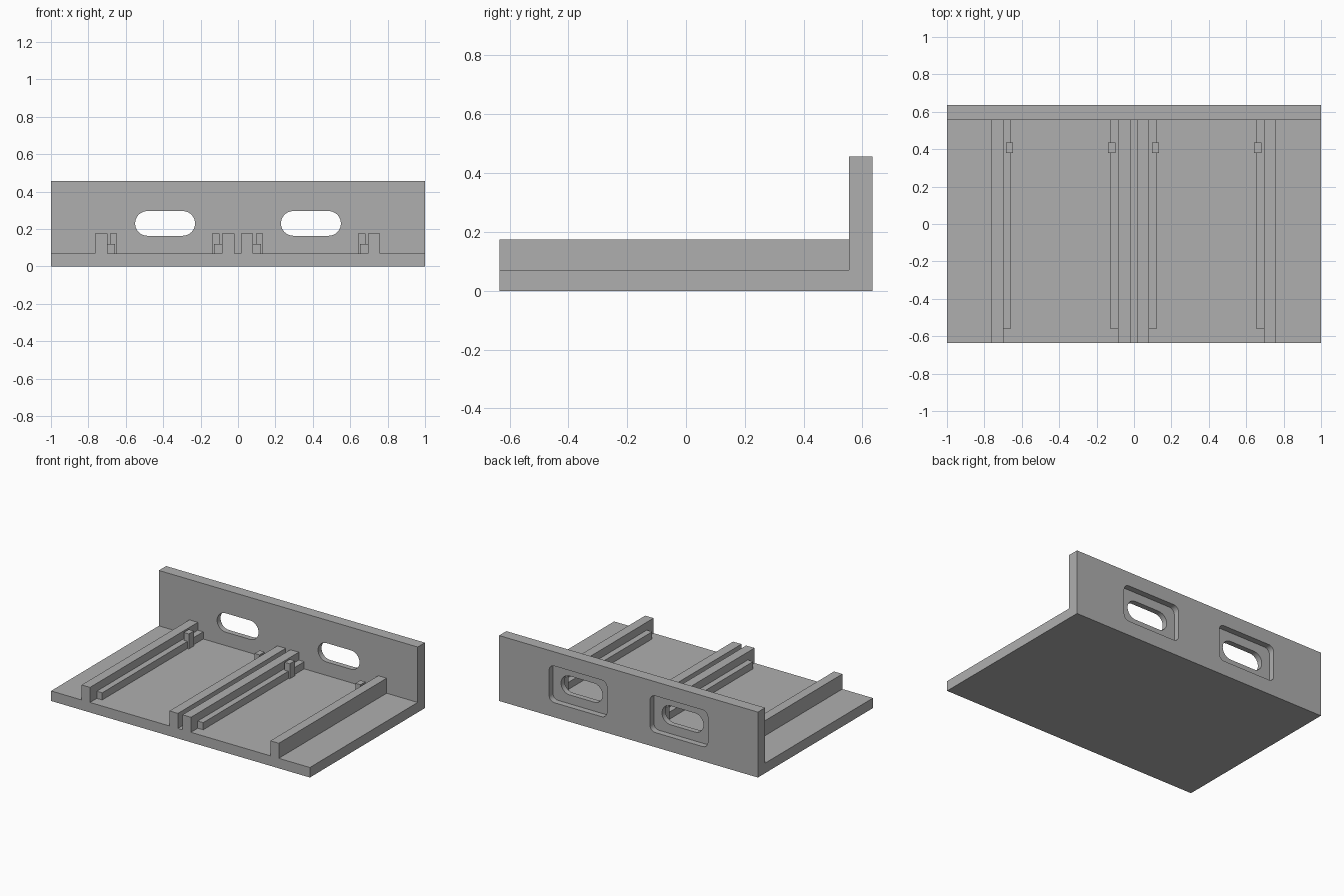
import bpy
import bmesh
from math import cos, sin, pi

if "Cube" in bpy.data.objects:
    bpy.data.objects.remove(bpy.data.objects["Cube"])

# Single matte grey
grey = bpy.data.materials.new("plain grey")
grey.use_nodes = True
colour = (0.43, 0.43, 0.43, 1)
grey.diffuse_color = colour
grey.node_tree.nodes["Principled BSDF"].inputs["Base Color"].default_value = colour

DEPTH = 0.635      # half depth of the base
WALL = 0.555       # front face of the back wall
FLOOR = 0.07       # top of the base
TOP = 0.457        # top of the back wall


def prism(name, points, offset):
    """Extrude a closed 3D outline along an offset vector."""
    bm = bmesh.new()
    face = bm.faces.new([bm.verts.new(p) for p in points])
    grown = bmesh.ops.extrude_face_region(bm, geom=[face])["geom"]
    bmesh.ops.translate(bm, vec=offset,
                        verts=[v for v in grown if isinstance(v, bmesh.types.BMVert)])
    bmesh.ops.recalc_face_normals(bm, faces=bm.faces)
    mesh = bpy.data.meshes.new(name)
    bm.to_mesh(mesh)
    bm.free()
    mesh.materials.append(grey)
    obj = bpy.data.objects.new(name, mesh)
    bpy.context.collection.objects.link(obj)
    return obj


def box(name, x0, x1, y0, y1, z0, z1):
    corners = [(x0, y0, z0), (x1, y0, z0), (x1, y1, z0), (x0, y1, z0)]
    return prism(name, corners, (0, 0, z1 - z0))


def rounded(cx, cz, half_w, half_h, radius, y, steps=10):
    """Rounded rectangle outline standing in the xz plane."""
    points = []
    for q, (sx, sz) in enumerate([(1, 1), (-1, 1), (-1, -1), (1, -1)]):
        for i in range(steps + 1):
            a = (q + i / steps) * pi / 2
            points.append((cx + sx * (half_w - radius) + radius * cos(a), y,
                           cz + sz * (half_h - radius) + radius * sin(a)))
    return points


def cut(target, cutter):
    cutter.hide_render = True
    mod = target.modifiers.new("cut", "BOOLEAN")
    mod.operation = "DIFFERENCE"
    mod.solver = "EXACT"
    mod.object = cutter
    bpy.context.view_layer.objects.active = target
    bpy.ops.object.modifier_apply(modifier=mod.name)
    bpy.data.objects.remove(cutter)


# Base plate and back wall as one L profile
profile = [(-DEPTH, 0), (DEPTH, 0), (DEPTH, TOP), (WALL, TOP), (WALL, FLOOR), (-DEPTH, FLOOR)]
bracket = prism("base_and_back_wall", [(-1, y, z) for y, z in profile], (2, 0, 0))

# Rear recesses with a through slot in each
for cx in (-0.39, 0.39):
    cut(bracket, prism("recess_cutter",
                       rounded(cx, 0.23, 0.223, 0.128, 0.04, DEPTH - 0.042), (0, 0.1, 0)))
    cut(bracket, prism("slot_cutter",
                       rounded(cx, 0.23, 0.16, 0.066, 0.0655, WALL - 0.1), (0, 0.3, 0)))
bpy.ops.object.select_all(action="DESELECT")
bracket.select_set(True)
bpy.context.view_layer.objects.active = bracket
bpy.ops.object.shade_smooth_by_angle()


# Two mirrored channels, each with a tall rail, low ledge and post per edge
def channel_edge(label, edge, toward, shift):
    def strip(part, a, b, y0, y1, z1):
        x0, x1 = sorted((edge + toward * a, edge + toward * b))
        box(label + part, x0 + shift, x1 + shift, y0, y1, FLOOR, z1)

    strip("_rail", 0, 0.065, -DEPTH, WALL, 0.175)
    strip("_ledge", 0.065, 0.107, -0.56, WALL, 0.12)
    strip("_post", 0.079, 0.118, 0.38, 0.435, 0.175)


for side, s in (("left", 1), ("right", -1)):
    channel_edge(side + "_outer", s * 0.762, -s, -0.002)
    channel_edge(side + "_inner", s * 0.018, s, -0.002)
